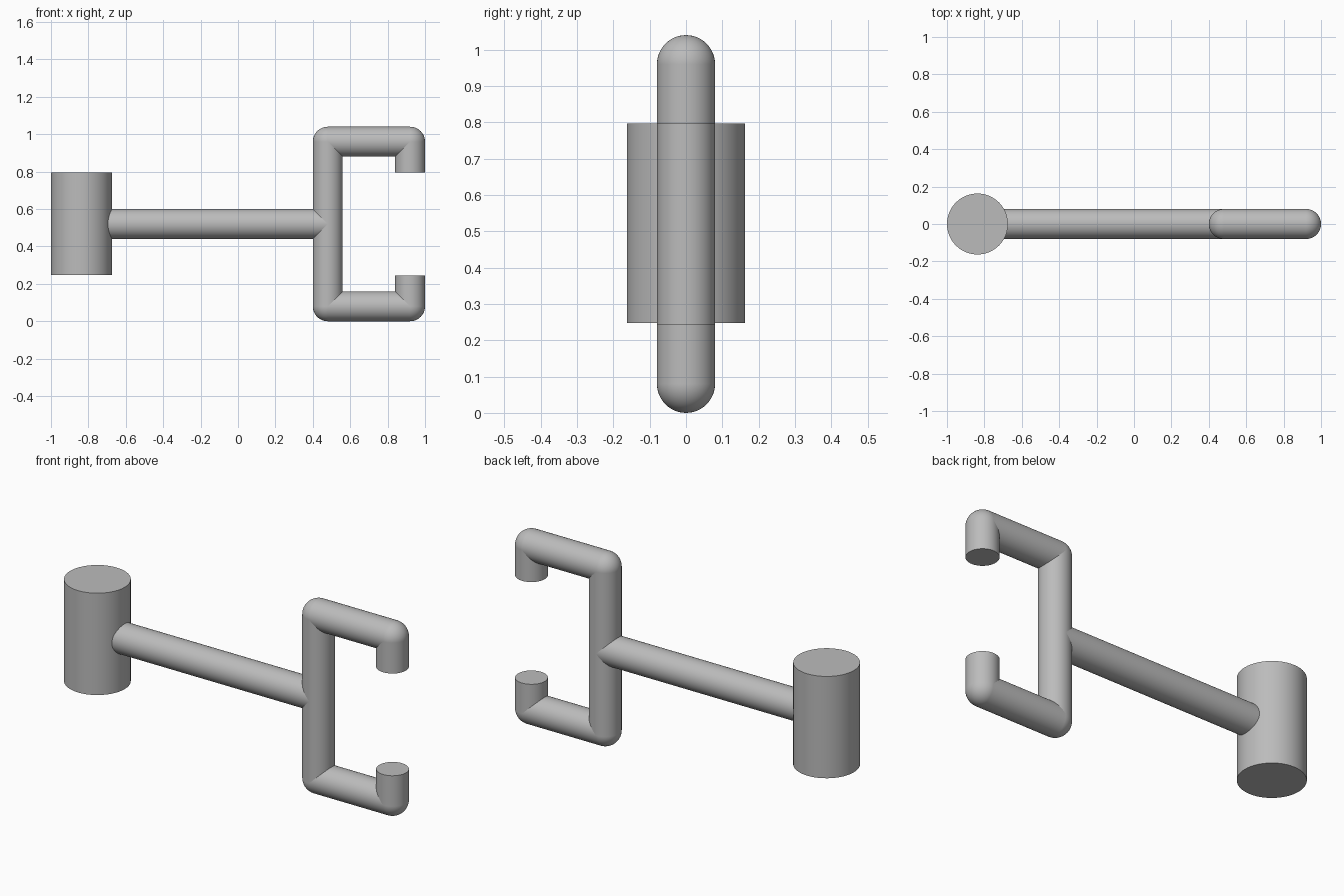
import bpy
import math
from mathutils import Vector

cube = bpy.data.objects.get("Cube")
if cube:
    bpy.data.objects.remove(cube, do_unlink=True)

GREY = (0.5, 0.5, 0.5, 1)
grey = bpy.data.materials.new("plain grey")
grey.use_nodes = True
grey.diffuse_color = GREY
grey.node_tree.nodes["Principled BSDF"].inputs["Base Color"].default_value = GREY

TUBE = 0.08      # tube radius
MID = 0.52       # height of the horizontal mirror plane
POST_X, TIP_X = 0.48, 0.92


def finish(name):
    obj = bpy.context.object
    obj.name = name
    obj.data.materials.append(grey)
    bpy.ops.object.shade_smooth_by_angle(angle=math.radians(35))


def rod(name, start, end, radius=TUBE):
    a, b = Vector(start), Vector(end)
    turn = (b - a).to_track_quat('Z', 'Y').to_euler()
    bpy.ops.mesh.primitive_cylinder_add(vertices=48, radius=radius, depth=(b - a).length,
                                        location=(a + b) / 2, rotation=turn)
    finish(name)


def elbow(name, centre):
    bpy.ops.mesh.primitive_uv_sphere_add(segments=48, ring_count=24, radius=TUBE, location=centre)
    finish(name)


# Weight and connecting bar
rod("end_cylinder", (-0.837, 0, 0.248), (-0.837, 0, 0.796), 0.163)
rod("connecting_bar", (-0.8, 0, MID), (POST_X, 0, MID))

# Bracket: upright, then mirrored arms with rounded elbows and flat tips
ARM = 0.44
rod("bracket_post", (POST_X, 0, MID - ARM), (POST_X, 0, MID + ARM))
for side, sign in (("upper", 1), ("lower", -1)):
    z = MID + sign * ARM
    rod(side + "_arm", (POST_X, 0, z), (TIP_X, 0, z))
    rod(side + "_tip", (TIP_X, 0, z), (TIP_X, 0, MID + sign * 0.275))
    elbow(side + "_inner_elbow", (POST_X, 0, z))
    elbow(side + "_outer_elbow", (TIP_X, 0, z))
